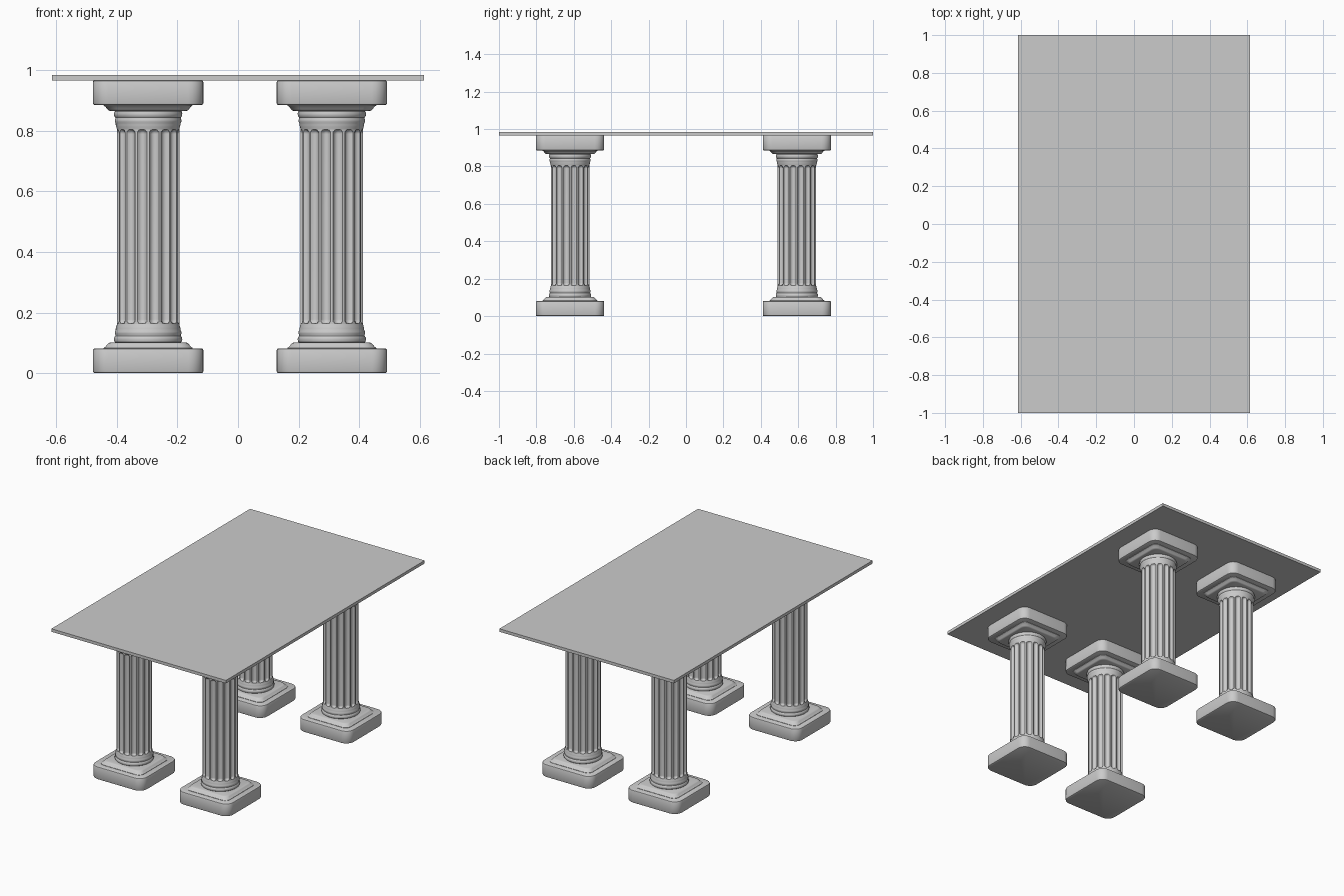
import bpy, bmesh
from math import sin, cos, pi, sqrt

if "Cube" in bpy.data.objects:
    bpy.data.objects.remove(bpy.data.objects["Cube"])

MID = 0.4835          # mirror height of a column
FLUTES, SEG = 16, 10
R, DEPTH = 0.103, 0.012
FLUTE_LO, FLUTE_HI = 0.163, 0.804


def loft(bm, rings):
    """Skin a stack of closed point loops and cap both ends."""
    loops = [[bm.verts.new(p) for p in ring] for ring in rings]
    n = len(loops[0])
    for a, b in zip(loops, loops[1:]):
        for i in range(n):
            j = (i + 1) % n
            bm.faces.new((a[i], a[j], b[j], b[i]))
    bm.faces.new(loops[0][::-1])
    bm.faces.new(loops[-1])


def rounded_square(half, z, rad, seg=6):
    pts = []
    for q in range(4):
        c = pi / 4 + q * pi / 2
        cx, cy = sqrt(2) * (half - rad) * cos(c), sqrt(2) * (half - rad) * sin(c)
        for k in range(seg + 1):
            a = q * pi / 2 + k * pi / 2 / seg
            pts.append((cx + rad * cos(a), cy + rad * sin(a), z))
    return pts


def circle(r, z, n=64):
    return [(r * cos(2 * pi * i / n), r * sin(2 * pi * i / n), z) for i in range(n)]


def fluted_ring(z):
    """Shaft section: round-ended concave flutes with ridges between."""
    pts = []
    w = 0.36 * 2 * pi * R / FLUTES
    end = min(z - FLUTE_LO, FLUTE_HI - z)
    over = max(0, w - end)
    for i in range(FLUTES * SEG):
        u = ((i / SEG) % 1 - 0.5) * 2 * pi * R / FLUTES
        d = 1 - (u * u + over * over) / (w * w)
        r = R - DEPTH * sqrt(max(0, d))
        a = 2 * pi * i / (FLUTES * SEG)
        pts.append((r * cos(a), r * sin(a), z))
    return pts


def finish(bm, name):
    bmesh.ops.recalc_face_normals(bm, faces=bm.faces)
    me = bpy.data.meshes.new(name)
    bm.to_mesh(me)
    bm.free()
    ob = bpy.data.objects.new(name, me)
    bpy.context.collection.objects.link(ob)
    bpy.ops.object.select_all(action='DESELECT')
    ob.select_set(True)
    bpy.context.view_layer.objects.active = ob
    bpy.ops.object.shade_smooth_by_angle(angle=0.6)
    return ob


# profiles as (size, height), base side; the capital mirrors them
PLINTH = [(0.178, 0.0), (0.181, 0.002), (0.1825, 0.006), (0.1825, 0.075),
          (0.181, 0.079), (0.178, 0.081)]
STEP = [(0.147, 0.078), (0.147, 0.083), (0.141, 0.087), (0.135, 0.095),
        (0.131, 0.099), (0.126, 0.101)]
MOULDING = [(0.106, 0.099), (0.111, 0.103), (0.113, 0.110), (0.112, 0.118),
            (0.108, 0.123), (0.108, 0.126), (0.110, 0.130), (0.110, 0.137),
            (0.107, 0.142), (0.107, 0.147), (0.105, 0.154), (0.103, 0.162)]

# one column: shaft plus mirrored base and capital
bm = bmesh.new()
ends = [0.001, 0.003, 0.006, 0.009, 0.012, 0.0146]
zs = [FLUTE_LO - 0.004, FLUTE_LO] + [FLUTE_LO + e for e in ends]
zs += [2 * MID - z for z in reversed(zs)]
loft(bm, [fluted_ring(z) for z in zs])
for flip in (False, True):
    h = lambda z: 2 * MID - z if flip else z
    loft(bm, [rounded_square(s, h(z), 0.05) for s, z in PLINTH])
    loft(bm, [rounded_square(s, h(z), 0.035) for s, z in STEP])
    loft(bm, [circle(r, h(z)) for r, z in MOULDING])
column = finish(bm, "column_front_left")

# four legs
column.location = (-0.297, -0.62, 0)
for name, x, y in (("column_front_right", 0.31, -0.62),
                   ("column_back_left", -0.297, 0.593),
                   ("column_back_right", 0.31, 0.593)):
    ob = column.copy()
    ob.name = name
    ob.location = (x, y, 0)
    bpy.context.collection.objects.link(ob)

# thin flat top
bpy.ops.mesh.primitive_cube_add(size=1, location=(0, 0, 0.976))
top = bpy.context.object
top.name = "table_top"
top.scale = (1.23, 2.0, 0.019)
